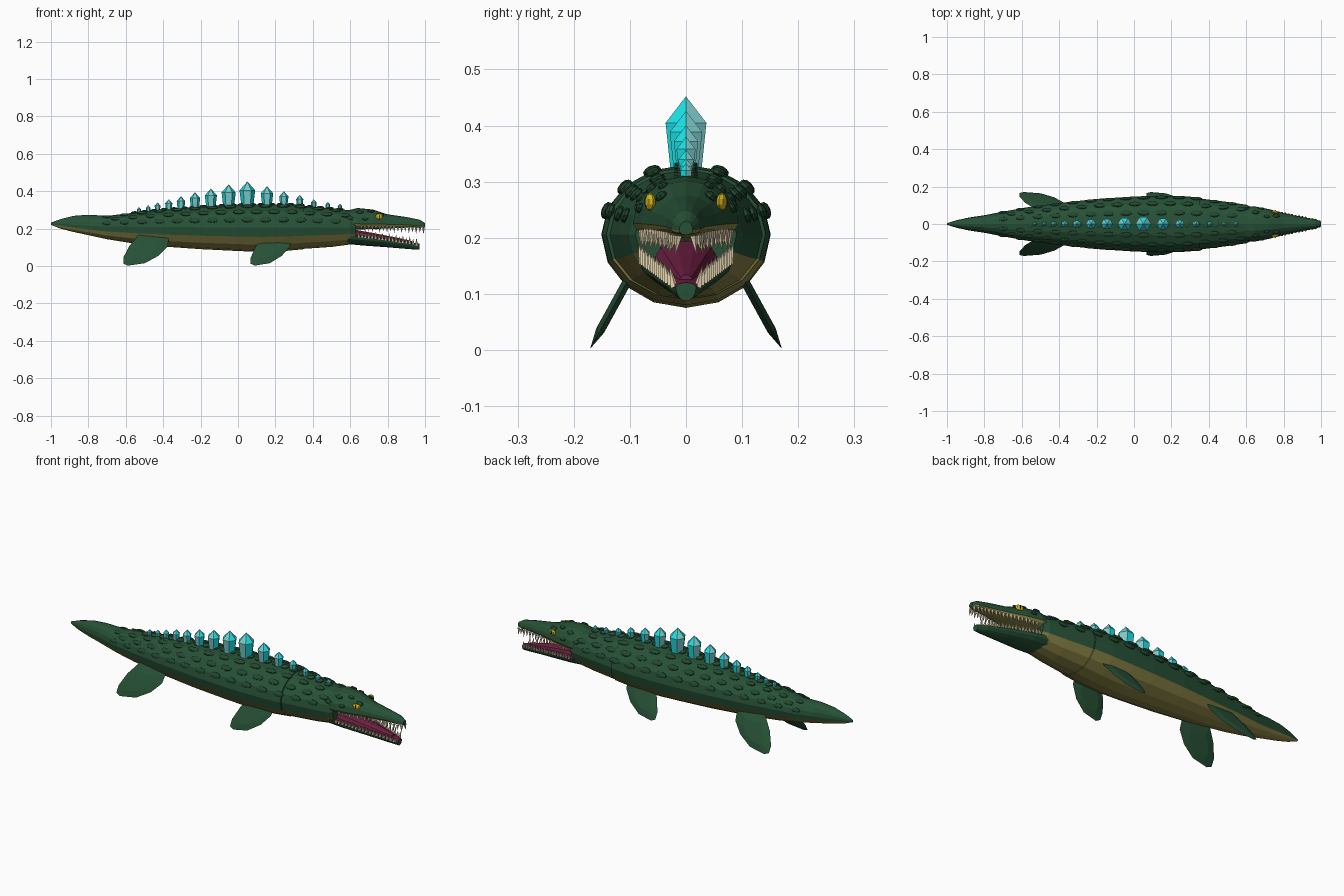
import bpy, bmesh, math
from mathutils import Matrix, Vector

cube = bpy.data.objects.get("Cube")
if cube:
    bpy.data.objects.remove(cube, do_unlink=True)


def material(name, rgb):
    m = bpy.data.materials.new(name)
    m.use_nodes = True
    m.diffuse_color = (*rgb, 1)
    m.node_tree.nodes["Principled BSDF"].inputs["Base Color"].default_value = (*rgb, 1)
    return m


GREEN = material("skin green", (0.02, 0.082, 0.037))
SCUTE = material("scute green", (0.016, 0.066, 0.031))
OLIVE = material("belly olive", (0.25, 0.225, 0.06))
CYAN = material("crystal cyan", (0.012, 0.74, 0.79))
PALE = material("crystal pale cyan", (0.2, 0.6, 0.6))
MOUTH = material("mouth purple", (0.16, 0.014, 0.055))
IVORY = material("tooth ivory", (0.72, 0.62, 0.4))
YELLOW = material("eye yellow", (0.68, 0.48, 0.012))
BLACK = material("pupil black", (0.008, 0.008, 0.008))


def finish(name, bm, *mats):
    bmesh.ops.recalc_face_normals(bm, faces=bm.faces)
    mesh = bpy.data.meshes.new(name)
    bm.to_mesh(mesh)
    bm.free()
    for m in mats:
        mesh.materials.append(m)
    ob = bpy.data.objects.new(name, mesh)
    bpy.context.collection.objects.link(ob)
    return ob


def section(stations, x):
    """Half width, bottom, middle and top of a lofted part at x."""
    for a, b in zip(stations, stations[1:]):
        if x <= b[0]:
            t = max(0, (x - a[0]) / (b[0] - a[0]))
            return [p + (q - p) * t for p, q in zip(a[1:], b[1:])]
    return stations[-1][1:]


def on_surface(stations, x, angle):
    w, low, mid, high = section(stations, x)
    s = math.sin(angle)
    return Vector((x, w * math.cos(angle), mid + s * (high - mid if s > 0 else mid - low)))


def loft(name, stations, rule, mats, n=16):
    """Rings along x; rule picks the material from the angle of each strip."""
    bm = bmesh.new()
    rings = [[bm.verts.new(on_surface(stations, st[0], math.tau * i / n)) for i in range(n)]
             for st in stations]
    for a, b in zip(rings, rings[1:]):
        for i in range(n):
            j = (i + 1) % n
            f = bm.faces.new((a[i], a[j], b[j], b[i]))
            f.material_index = rule(math.sin(math.tau * (i + 0.5) / n))
    bm.faces.new(rings[0])
    bm.faces.new(rings[-1])
    return finish(name, bm, *mats)


# Stations: x, half width, bottom, middle, top
BODY = [(-1, .004, .22, .226, .232), (-.95, .02, .2, .225, .25), (-.88, .035, .182, .22, .268),
        (-.8, .047, .165, .215, .274), (-.7, .066, .143, .21, .268), (-.58, .088, .124, .21, .282),
        (-.4, .112, .104, .208, .302), (-.2, .134, .09, .207, .318), (0, .147, .08, .206, .328),
        (.12, .151, .075, .206, .33), (.25, .15, .08, .206, .33), (.352, .142, .09, .206, .326),
        (.354, .136, .092, .206, .321), (.5, .118, .102, .206, .308), (.6, .103, .115, .206, .298),
        (.63, .09, .125, .206, .285)]
HEAD = [(.56, .09, .19, .225, .29), (.64, .095, .195, .226, .31), (.72, .08, .198, .225, .302),
        (.8, .058, .2, .223, .276), (.9, .036, .205, .22, .262), (.97, .026, .205, .215, .248),
        (1, .012, .205, .213, .23)]
JAW = [(.58, .085, .118, .162, .166), (.66, .082, .11, .158, .162), (.8, .058, .1, .141, .145),
       (.92, .033, .09, .123, .127), (.97, .018, .087, .112, .12)]
TONGUE = [(.6, .06, .14, .17, .2), (.7, .045, .135, .155, .182), (.85, .026, .125, .138, .152),
          (.93, .012, .118, .124, .134)]

loft("body", BODY, lambda s: int(s < -.38), (GREEN, OLIVE))
loft("head_and_upper_jaw", HEAD, lambda s: int(s < 0), (GREEN, OLIVE))
loft("lower_jaw", JAW, lambda s: int(s > 0), (GREEN, MOUTH))
loft("tongue", TONGUE, lambda s: 0, (MOUTH,), 10)


def dome(bm, place, axes, turn):
    """Faceted oval lump with its flat side along the surface."""
    bmesh.ops.create_uvsphere(bm, u_segments=8, v_segments=5, radius=1,
                              matrix=Matrix.Translation(place) @ turn @ Matrix.Diagonal((*axes, 1)))


# Armour scutes in staggered rows on both flanks
bm = bmesh.new()
for row, degrees in enumerate((20, 43, 66)):
    for k in range(14):
        x = -.7 + .094 * k + .047 * (row % 2)
        size = .55 + .45 * section(BODY, x)[0] / .15
        for angle in (math.radians(degrees), math.radians(180 - degrees)):
            dome(bm, on_surface(BODY, x, angle), (.034 * size, .016 * size, .009 * size),
                 Matrix.Rotation(angle - math.pi / 2, 4, "X"))
# Small lumps on the neck and over the eyes
for x, degrees, size in ((.6, 25, .7), (.65, 48, .7), (.68, 20, .6), (.71, 60, .6), (.76, 50, .75)):
    for angle in (math.radians(degrees), math.radians(180 - degrees)):
        dome(bm, on_surface(HEAD, x, angle), (.03 * size, .016 * size, .011 * size),
             Matrix.Rotation(angle - math.pi / 2, 4, "X"))
finish("scutes", bm, SCUTE)

# Low ridge between the crystals
bm = bmesh.new()
for k in range(22):
    x = -.55 + .052 * k
    dome(bm, on_surface(BODY, x, math.pi / 2), (.022, .022, .008), Matrix())
finish("back_ridge", bm, GREEN)


def cone(bm, base, direction, length, r1, r2, sides, spin=0):
    d = Vector(direction).normalized()
    bmesh.ops.create_cone(bm, cap_ends=True, segments=sides, radius1=r1, radius2=r2, depth=length,
                          matrix=Matrix.Translation(Vector(base) + d * length / 2)
                          @ d.to_track_quat("Z", "Y").to_matrix().to_4x4()
                          @ Matrix.Rotation(spin, 4, "Z"))


# Crystals along the spine: x and tip height
bm = bmesh.new()
for x, tip in ((-.53, .315), (-.48, .325), (-.43, .34), (-.37, .357), (-.305, .373), (-.23, .394),
               (-.145, .414), (-.05, .436), (.05, .452), (.155, .426), (.245, .4), (.33, .38),
               (.405, .357), (.48, .342), (.545, .333)):
    base = section(BODY, x)[3] - .008
    h = tip - base
    r = .32 * h
    cone(bm, (x, 0, base), (0, 0, 1), h * .64, r * .76, r, 6, math.pi / 6)
    cone(bm, (x, 0, base + h * .64), (0, 0, 1), h * .36, r, 0, 6, math.pi / 6)
# Every second side of each crystal is paler
bm.normal_update()
for f in bm.faces:
    if abs(f.normal.z) < .99:
        sector = round((math.degrees(math.atan2(f.normal.y, f.normal.x)) - 30) / 60)
        f.material_index = int(sector % 2 == 0)
finish("back_crystals", bm, CYAN, PALE)

# Teeth on both jaws
bm = bmesh.new()
for side in (-1, 1):
    for k in range(18):
        length = .028 + .008 * (k % 2)
        x = .66 + .0195 * k
        w, low, mid, high = section(HEAD, x)
        cone(bm, (x, side * w * .85, mid - .01), (0, side * .15, -1), length, .0075, 0, 5)
        x = .645 + .0182 * k
        w, low, mid, high = section(JAW, x)
        cone(bm, (x, side * w * .95, mid - .004), (0, side * .2, 1), length + .004, .008, 0, 5)
finish("teeth", bm, IVORY)

# Eyes with slit pupils
for side, label in ((1, "left"), (-1, "right")):
    for name, mat, out, axes in (("eye", YELLOW, .064, (.021, .009, .016)),
                                 ("pupil", BLACK, .0705, (.003, .004, .01))):
        bm = bmesh.new()
        dome(bm, Vector((.755, side * out, .264)), axes, Matrix.Rotation(-side * .25, 4, "Z"))
        finish(label + "_" + name, bm, mat)

# Flippers: a leaf outline in x and z, leaning outward, with raised middles
LEAF = [(.285, .165), (.14, .165), (.095, .105), (.068, .045), (.068, .012), (.09, .002),
        (.17, .015), (.235, .055), (.278, .105)]
for label, shift, stretch in (("front", 0, 1), ("rear", -.69, 1.13)):
    for side, hand in ((1, "left"), (-1, "right")):
        bm = bmesh.new()
        pts = [Vector((x * stretch + shift, side * (.172 - .55 * z), z)) for x, z in LEAF]
        mid = sum(pts, Vector()) / len(pts)
        normal = Vector((0, side * .88, .48))
        edge = [bm.verts.new(p) for p in pts]
        for way in (-1, 1):
            inner = [bm.verts.new(mid + (p - mid) * .55 + normal * way * .008) for p in pts]
            for i in range(len(pts)):
                j = (i + 1) % len(pts)
                bm.faces.new((edge[i], edge[j], inner[j], inner[i]))
            bm.faces.new(inner)
        finish(label + "_" + hand + "_flipper", bm, GREEN)
